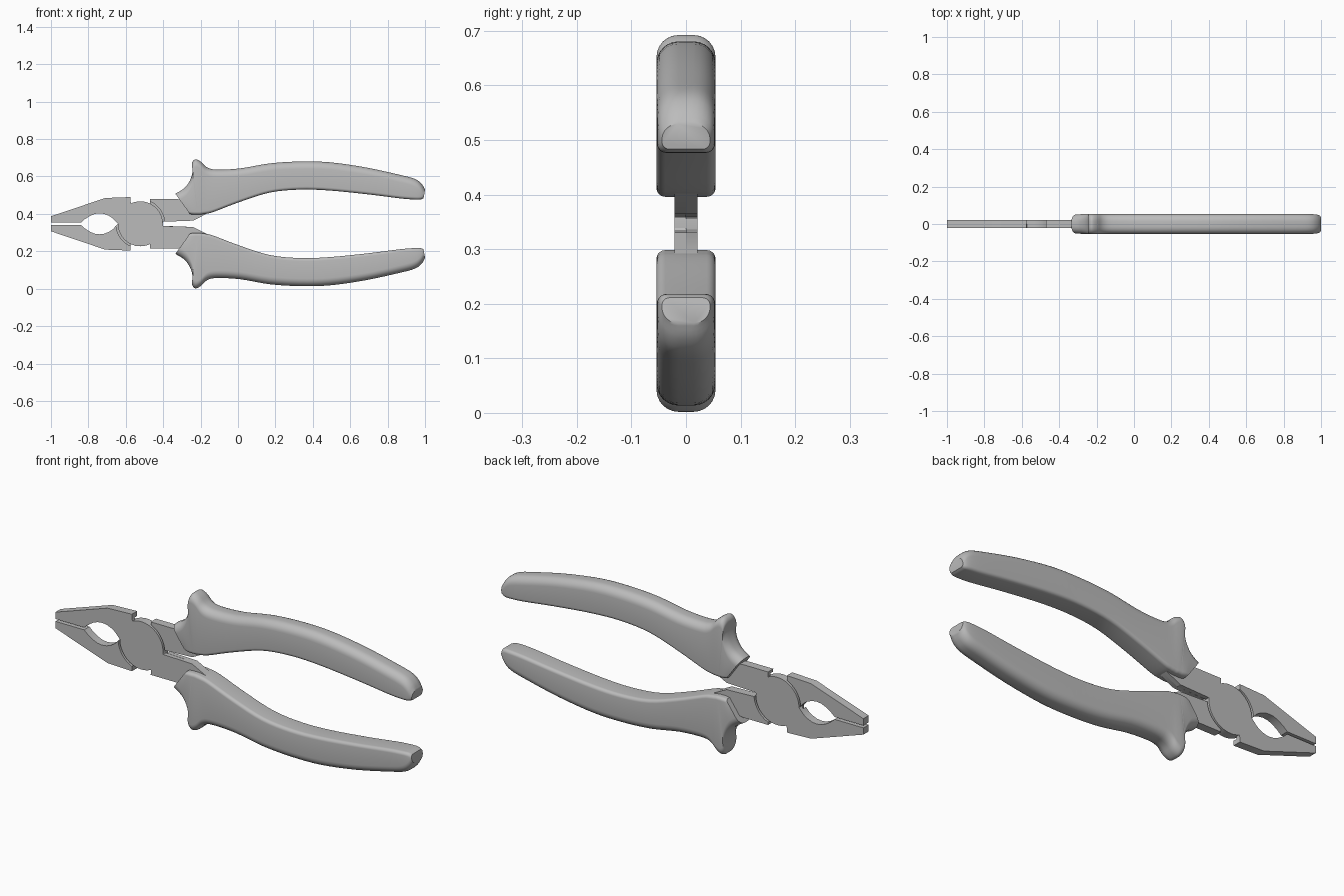
import bpy
import bmesh
from math import cos, sin, pi, radians

if "Cube" in bpy.data.objects:
    bpy.data.objects.remove(bpy.data.objects["Cube"])

MID = 0.347            # height of the symmetry axis
PIVOT = -0.522         # x of the joint
R_DISC, R_CLEAR = 0.12, 0.13
HALF = 0.021           # half thickness of the steel

grey = bpy.data.materials.new("plain_grey")
grey.use_nodes = True
COLOR = (0.5, 0.5, 0.5, 1)
grey.diffuse_color = COLOR
grey.node_tree.nodes["Principled BSDF"].inputs["Base Color"].default_value = COLOR


def finish(name, bm, angle):
    bmesh.ops.recalc_face_normals(bm, faces=bm.faces)
    me = bpy.data.meshes.new(name)
    bm.to_mesh(me)
    bm.free()
    me.materials.append(grey)
    me.shade_smooth()
    me.set_sharp_from_angle(angle=radians(angle))
    ob = bpy.data.objects.new(name, me)
    bpy.context.collection.objects.link(ob)
    return ob


def arc(r, a, b, n=20):
    angles = [radians(a + (b - a) * i / n) for i in range(n + 1)]
    return [(PIVOT + r * cos(t), r * sin(t)) for t in angles]


def add_plate(bm, outline, y0, y1, s):
    # s = -1 turns the part half round the long axis
    rings = [[bm.verts.new((x, s * y, MID + s * w)) for x, w in outline]
             for y in (y0, y1)]
    bm.faces.new(rings[0])
    bm.faces.new(rings[1])
    n = len(outline)
    for i in range(n):
        j = (i + 1) % n
        bm.faces.new((rings[0][i], rings[0][j], rings[1][j], rings[1][i]))


# Outlines of the steel half
jaw = [(-1, .006), (-1, .04), (-.71, .138), (-.575, .143), (-.575, .12)]
hole = [(-.655, .014), (-.67, .03), (-.69, .043), (-.715, .053), (-.74, .056),
        (-.765, .053), (-.79, .043), (-.82, .024), (-.84, .006)]
arm = [(-.4, -.012), (-.24, -.017), (-.165, -.055), (-.2, -.11),
       (-.33, -.133), (-.47, -.133)]


def steel_half(name, s):
    bm = bmesh.new()
    whole = jaw + arc(R_DISC, 114, -4) + arm + arc(R_DISC, -64, -180) + hole
    add_plate(bm, whole, -HALF, 0, s)
    add_plate(bm, jaw + arc(R_CLEAR, 114, 176) + hole, 0, HALF, s)
    add_plate(bm, arm[1:] + arc(R_CLEAR, -66, -5), 0, HALF, s)
    return finish(name, bm, 25)


# Grip stations: inner x, inner w, outer x, outer w, half width
STATIONS = [
    (-.257, .052, -.335, .161, .050),
    (-.245, .050, -.288, .190, .053),
    (-.232, .049, -.257, .232, .054),
    (-.222, .049, -.243, .280, .054),
    (-.212, .049, -.246, .324, .054),
    (-.203, .049, -.228, .345, .054),
    (-.190, .051, -.200, .333, .054),
    (-.170, .054, -.166, .302, .054),
    (-.130, .064, -.115, .290, .054),
    (.010, .117, .010, .296, .054),
    (.170, .167, .170, .323, .054),
    (.330, .183, .330, .333, .054),
    (.490, .178, .490, .329, .054),
    (.700, .157, .680, .302, .054),
    (.866, .136, .860, .263, .054),
    (.940, .130, .945, .240, .053),
    (.975, .130, .983, .212, .050),
    (.992, .136, 1.0, .182, .044),
]


def catmull(points, steps):
    p = [points[0]] + points + [points[-1]]
    for i in range(1, len(p) - 2):
        for k in range(steps):
            t = k / steps
            yield [b + .5 * t * (c - a + t * (2 * a - 5 * b + 4 * c - d
                   + t * (3 * (b - c) + d - a)))
                   for a, b, c, d in zip(*p[i - 1:i + 3])]
    yield points[-1]


def section(ix, iw, ox, ow, half):
    # Rounded rectangle, tight on the inner side and full on the outer side
    h = ((ox - ix) ** 2 + (ow - iw) ** 2) ** .5
    small, big = min(.016, .3 * h), min(.04, .6 * h)
    corners = [(1, h - big, big, 0), (-1, h - big, big, 90),
               (-1, small, small, 180), (1, small, small, 270)]
    for side, d0, r, start in corners:
        for k in range(7):
            a = radians(start + 15 * k)
            y = side * (half - r) + r * cos(a)
            f = (d0 + r * sin(a)) / h
            yield ix + (ox - ix) * f, y, iw + (ow - iw) * f


def grip(name, s):
    bm = bmesh.new()
    rings = [[bm.verts.new((x, s * y, MID + s * w)) for x, y, w in section(*st)]
             for st in catmull(STATIONS, 4)]
    for a, b in zip(rings, rings[1:]):
        for i in range(len(a)):
            j = (i + 1) % len(a)
            bm.faces.new((a[i], a[j], b[j], b[i]))
    bm.faces.new(rings[0])
    bm.faces.new(rings[-1])
    return finish(name, bm, 40)


for s, tag in ((1, "upper"), (-1, "lower")):
    steel_half(tag + "_jaw_and_arm", s)
    grip(tag + "_grip", s)
